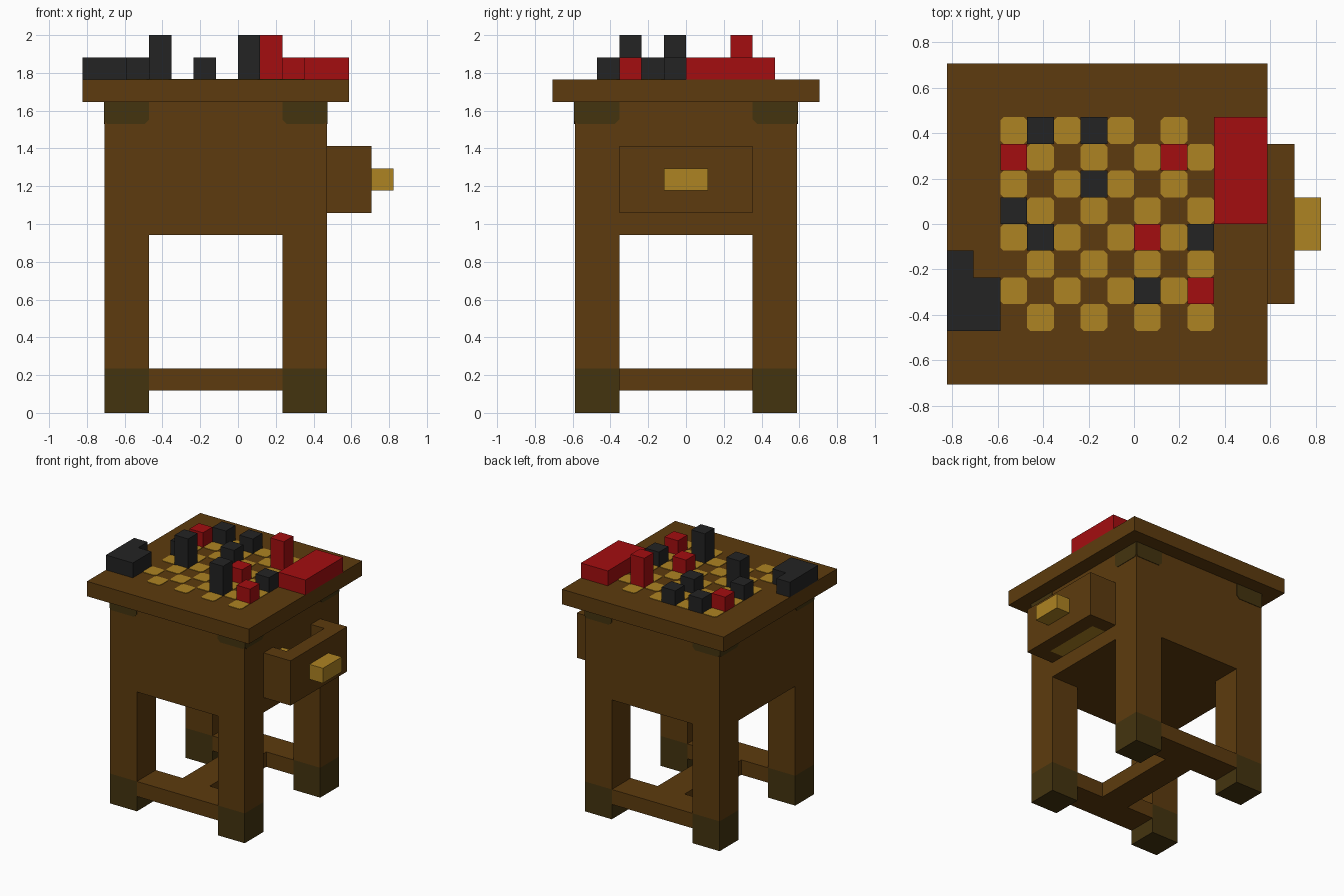
import bpy, bmesh, math
from mathutils import Matrix, Vector

if "Cube" in bpy.data.objects:
    bpy.data.objects.remove(bpy.data.objects["Cube"], do_unlink=True)

U = 2 / 17          # one block of the blocky grid
PLATE = 0.004       # thickness of painted details


def material(name, rgb):
    lin = [((c / 255 + 0.055) / 1.055) ** 2.4 if c > 10 else c / 255 / 12.92 for c in rgb] + [1]
    m = bpy.data.materials.new(name)
    m.use_nodes = True
    m.diffuse_color = lin
    bsdf = next(n for n in m.node_tree.nodes if n.type == 'BSDF_PRINCIPLED')
    bsdf.inputs["Base Color"].default_value = lin
    return m


WOOD = material("dark_wood", (93, 59, 14))
OLIVE = material("olive_brown", (68, 52, 15))
GOLD = material("golden_wood", (174, 131, 34))
BLACK = material("black_paint", (35, 35, 35))
RED = material("red_paint", (164, 13, 16))


def finish(name, bm, mat):
    bmesh.ops.recalc_face_normals(bm, faces=bm.faces)
    me = bpy.data.meshes.new(name)
    bm.to_mesh(me)
    bm.free()
    me.materials.append(mat)
    ob = bpy.data.objects.new(name, me)
    bpy.context.collection.objects.link(ob)
    return ob


def add_box(bm, lo, hi):
    lo, hi = Vector(lo) * U, Vector(hi) * U
    mat = Matrix.Translation((lo + hi) / 2) @ Matrix.Diagonal((*(hi - lo), 1))
    bmesh.ops.create_cube(bm, size=1, matrix=mat)


def box(name, lo, hi, mat):
    bm = bmesh.new()
    add_box(bm, lo, hi)
    return finish(name, bm, mat)


def add_prism(bm, pts, offset):
    face = bm.faces.new([bm.verts.new(p) for p in pts])
    out = bmesh.ops.extrude_face_region(bm, geom=[face])["geom"]
    bmesh.ops.translate(bm, vec=offset, verts=[v for v in out if isinstance(v, bmesh.types.BMVert)])


# Stand: body, table top, legs with dark feet, H-shaped stretcher
box("body", (-6, -5, 8), (4, 5, 14), WOOD)
box("table_top", (-7, -6, 14), (5, 6, 15), WOOD)
for side, x in (("right", -6), ("left", 2)):
    for end, y in (("front", -5), ("back", 3)):
        box(f"{end}_{side}_leg", (x, y, 2), (x + 2, y + 2, 8), WOOD)
        box(f"{end}_{side}_foot", (x, y, 0), (x + 2, y + 2, 2), OLIVE)
for end, y in (("front", -5), ("back", 3)):
    box(f"{end}_stretcher", (-4, y, 1), (2, y + 2, 2), WOOD)
box("middle_stretcher", (-2, -3, 1), (0, 3, 2), WOOD)

# Corner brackets painted under the top, two on every side of the body
bm = bmesh.new()
for k in range(4):
    turn = Matrix.Translation((-U, 0, 0)) @ Matrix.Rotation(k * math.pi / 2, 4, 'Z')
    out = turn.to_3x3() @ Vector((0, -PLATE, 0))
    for s in (-1, 1):
        shape = [(5, 13.12), (4.88, 13), (3.2, 13), (3, 13.2), (3, 14), (5, 14)]
        add_prism(bm, [turn @ Vector((s * x * U, -5 * U, z * U)) for x, z in shape], out)
finish("corner_brackets", bm, OLIVE)

# Half-open drawer with a golden bottom, contents and handle
bm = bmesh.new()
add_box(bm, (5, -3, 9), (6, 3, 12))
add_box(bm, (4, -3, 9), (5, -2, 12))
add_box(bm, (4, 2, 9), (5, 3, 12))
finish("drawer", bm, WOOD)
box("drawer_bottom", (4, -2, 9), (5, 2, 10), GOLD)
box("drawer_contents", (4, -2, 10), (5, -1, 11.6), GOLD)
box("drawer_handle", (6, -1, 10), (7, 1, 11), GOLD)

# Checkerboard: golden squares with clipped corners, row 0 at the back
bm = bmesh.new()
c = 0.12
corner = [(c, 0), (1 - c, 0), (1, c), (1, 1 - c), (1 - c, 1), (c, 1), (0, 1 - c), (0, c)]
for row in range(8):
    for col in range(8):
        if (row + col) % 2 == 0:
            pts = [Vector((col - 5 + x, 3 - row + y, 15)) * U for x, y in corner]
            add_prism(bm, pts, (0, 0, PLATE))
finish("board_squares", bm, GOLD)

# Game pieces: (column, row, height)
BLACK_PIECES = [(1, 0, 1), (3, 0, 1), (3, 2, 1), (0, 3, 1), (1, 4, 2), (7, 4, 1), (5, 6, 2)]
RED_PIECES = [(0, 1, 1), (6, 1, 2), (5, 4, 1), (7, 6, 1)]
for name, pieces, mat in (("black", BLACK_PIECES, BLACK), ("red", RED_PIECES, RED)):
    for n, (col, row, h) in enumerate(pieces, 1):
        box(f"{name}_piece_{n}", (col - 5, 3 - row, 15), (col - 4, 4 - row, 15 + h), mat)

# Captured pieces stacked beside the board
box("red_captured_pieces", (3, 0, 15), (5, 4, 16), RED)
bm = bmesh.new()
outline = [(-7, -4), (-5, -4), (-5, -2), (-6, -2), (-6, -1), (-7, -1)]
add_prism(bm, [Vector((x, y, 15)) * U for x, y in outline], (0, 0, U))
finish("black_captured_pieces", bm, BLACK)
